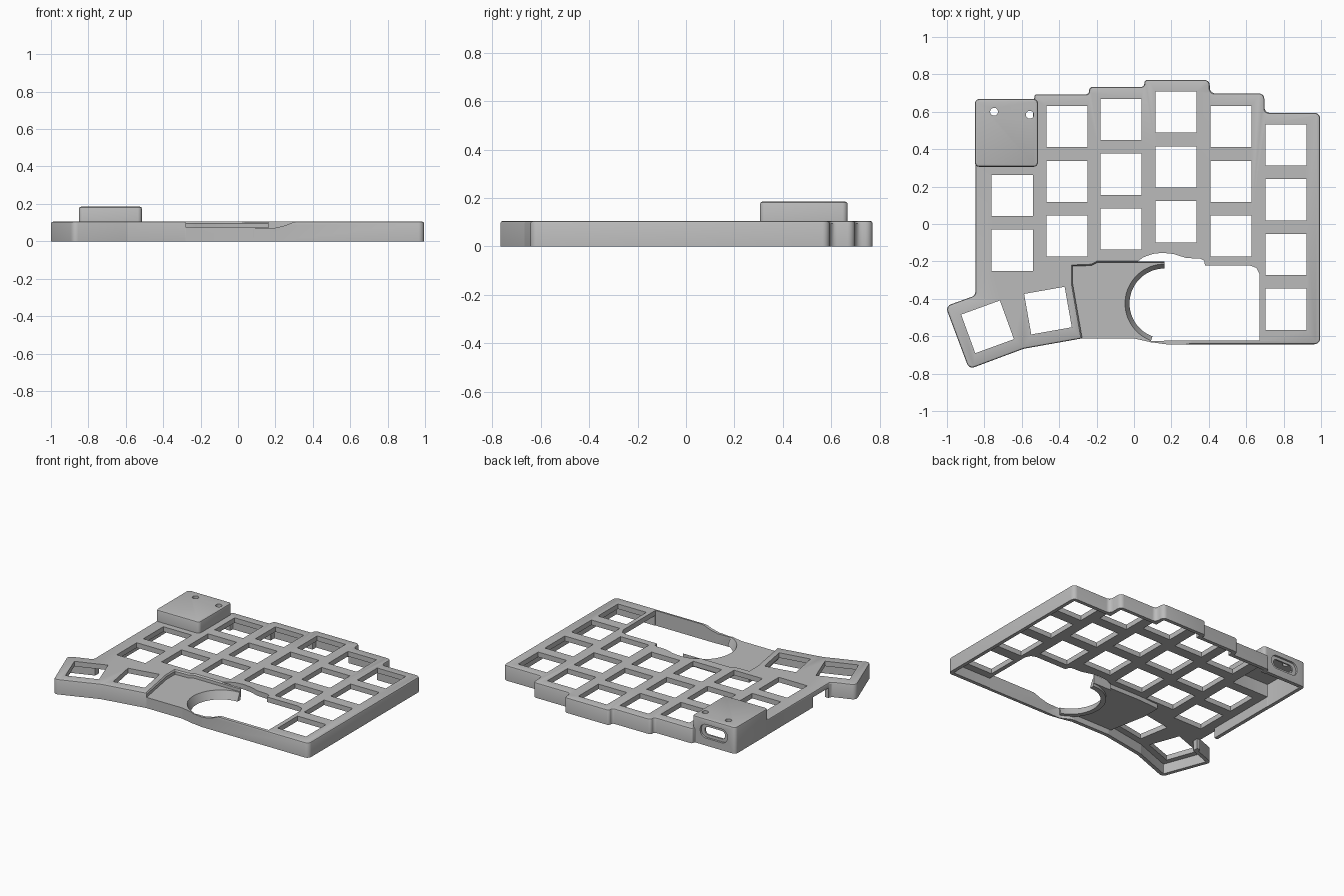
import bpy, bmesh, math
from mathutils import Vector, Matrix

if "Cube" in bpy.data.objects:
    bpy.data.objects.remove(bpy.data.objects["Cube"])

grey = bpy.data.materials.new("matte_grey")
grey.use_nodes = True
GREY = (0.5, 0.5, 0.5, 1)
grey.diffuse_color = GREY
grey.node_tree.nodes["Principled BSDF"].inputs["Base Color"].default_value = GREY

TOP, WALL = 0.105, 0.025


def offset(points, d):
    """Inset a counter-clockwise polygon by d with mitred corners."""
    out = []
    for i, p in enumerate(points):
        a = (p - points[i - 1]).normalized()
        b = (points[(i + 1) % len(points)] - p).normalized()
        na, nb = Vector((-a.y, a.x)), Vector((-b.y, b.x))
        out.append(p + (na + nb) * d / (1 + na.dot(nb)))
    return out


def rounded(points, r, steps=5):
    """Replace every corner with a short curve."""
    if r <= 0:
        return points
    out = []
    for i, p in enumerate(points):
        a, b = points[i - 1] - p, points[(i + 1) % len(points)] - p
        turn = math.pi - a.angle(b)
        t = min(r * math.tan(turn / 2), 0.45 * a.length, 0.45 * b.length)
        p0, p1 = p + a.normalized() * t, p + b.normalized() * t
        # rational quadratic gives a true circular arc
        w = math.cos(turn / 2)
        for k in range(steps + 1):
            u = k / steps
            c0, c1, c2 = (1 - u) ** 2, 2 * u * (1 - u) * w, u * u
            out.append((p0 * c0 + p * c1 + p1 * c2) / (c0 + c1 + c2))
    return out


def prism(name, points, levels, r=0.0):
    """Stack a polygon through (inset, z) levels into a closed solid."""
    pts = [Vector(p) for p in points]
    area = sum(pts[i - 1].cross(pts[i]) for i in range(len(pts)))
    if area < 0:
        pts.reverse()
    bm = bmesh.new()
    rings = []
    for d, z in levels:
        loop = rounded(offset(pts, d) if d else pts, max(r - d, 0.004) if r else 0)
        rings.append([bm.verts.new((p.x, p.y, z)) for p in loop])
    n = len(rings[0])
    bm.faces.new(rings[0][::-1])
    bm.faces.new(rings[-1])
    for lo, hi in zip(rings, rings[1:]):
        for i in range(n):
            j = (i + 1) % n
            bm.faces.new((lo[i], lo[j], hi[j], hi[i]))
    mesh = bpy.data.meshes.new(name)
    bm.to_mesh(mesh)
    bm.free()
    ob = bpy.data.objects.new(name, mesh)
    bpy.context.collection.objects.link(ob)
    mesh.materials.append(grey)
    return ob


def rect(cx, cy, w, h, angle=0.0):
    rot = Matrix.Rotation(math.radians(angle), 2)
    return [Vector((cx, cy)) + rot @ Vector((sx * w / 2, sy * h / 2))
            for sx, sy in ((-1, -1), (1, -1), (1, 1), (-1, 1))]


def arc(cx, cy, r, start, end, n):
    angles = [math.radians(start + (end - start) * k / n) for k in range(n + 1)]
    return [(cx + r * math.cos(a), cy + r * math.sin(a)) for a in angles]


def combine(target, tool, operation="DIFFERENCE"):
    mod = target.modifiers.new("cut", "BOOLEAN")
    mod.operation, mod.solver, mod.object = operation, "EXACT", tool
    bpy.context.view_layer.objects.active = target
    bpy.ops.object.modifier_apply(modifier=mod.name)
    bpy.data.objects.remove(tool)


def soft_top(z0, z1, b=0.01):
    return [(0, z0), (0, z1 - b), (b * 0.3, z1 - b * 0.3), (b, z1)]


# Main shell
outline = [(-0.848, 0.664), (-0.533, 0.664), (-0.533, 0.693), (-0.24, 0.693), (-0.24, 0.733),
           (0.055, 0.733), (0.055, 0.771), (0.405, 0.771), (0.405, 0.698), (0.697, 0.698),
           (0.697, 0.594), (0.995, 0.594), (0.995, -0.643), (0.17, -0.643), (0.09, -0.632),
           (0, -0.612), (-0.28, -0.612), (-0.59, -0.667), (-0.882, -0.776), (-1.008, -0.44),
           (-0.848, -0.382)]
case = prism("keyboard_case", outline, soft_top(0, TOP), 0.03)

# Raised controller cover
cover_plan = rect(-0.682, 0.487, 0.336, 0.362)
combine(case, prism("controller_cover", cover_plan, soft_top(0.0005, 0.185), 0.022), "UNION")

# Hollow underside
combine(case, prism("cavity", outline, [(WALL, -0.1), (WALL, 0.07)], 0.03))
combine(case, prism("cover_cavity", cover_plan, [(WALL, -0.1), (WALL, 0.16)], 0.03))

# Sunken floor beside the ball socket
floor_plan = [(-0.355, -0.19), (-0.2, -0.18), (0.2, -0.185), (0.2, -0.6), (0.1, -0.622),
              (0, -0.6), (-0.3, -0.6), (-0.355, -0.32)]
combine(case, prism("sunken_floor", floor_plan, [(0, 0.04), (0, 0.088)]), "UNION")
pocket = [(-0.328, -0.226), (-0.227, -0.222), (-0.195, -0.205), (0.2, -0.205), (0.2, -0.6),
          (0.1, -0.6), (0.1, -0.72), (-0.258, -0.72), (-0.328, -0.318)]
combine(case, prism("pocket", pocket, [(0, 0.075), (0, 0.096), (-0.008, 0.106), (-0.008, 0.3)]))

# Dip in the front wall
dip_profile = [(0.06, 0.08), (0.1, 0.07), (0.19, 0.07), (0.25, 0.084), (0.29, 0.1),
               (0.32, 0.108), (0.32, 0.2), (0.06, 0.2)]
dip = prism("front_dip", dip_profile, [(0, 0.6), (0, 0.75)])
dip.data.transform(Matrix.Rotation(math.pi / 2, 4, "X"))
combine(case, dip)

# Large ball opening with a straight arm left along its edge
CX, CY = 0.163, -0.425
opening = [(CX, -0.2), (0.02, -0.2), (0.05, -0.178), (0.1, -0.16), (0.15, -0.154),
           (0.21, -0.16), (0.28, -0.182), (0.355, -0.185), (0.375, -0.195), (0.38, -0.222),
           (0.62, -0.222), (0.655, -0.235), (0.672, -0.27), (0.672, -0.622), (0.22, -0.622)]
opening += arc(CX, CY, 0.212, 252, 90, 32)
combine(case, prism("ball_opening", opening, [(0, -0.1), (0, 0.3)]))

# Key openings: column centre, top row centre, number of rows
for x, y, rows in ((-0.651, 0.153, 2), (-0.358, 0.521, 3), (-0.07, 0.559, 3),
                   (0.225, 0.598, 3), (0.518, 0.521, 3), (0.812, 0.423, 4)):
    for row in range(rows):
        combine(case, prism("key_hole", rect(x, y - 0.293 * row, 0.22, 0.22), [(0, 0.02), (0, 0.3)]))
for x, y, angle in ((-0.783, -0.55, 20), (-0.46, -0.463, 10)):
    combine(case, prism("thumb_hole", rect(x, y, 0.22, 0.22, angle), [(0, 0.02), (0, 0.3)]))

# Screw holes in the cover
for x, y in ((-0.748, 0.6), (-0.557, 0.584)):
    combine(case, prism("screw_hole", arc(x, y, 0.021, 0, 345, 23), [(0, 0.12), (0, 0.3)]))

# Cable port in the back: shallow surround, then a through slot
for w, h, depth in ((0.21, 0.095, 0.654), (0.155, 0.055, 0.6)):
    slot = prism("cable_port", rect(-0.682, 0.1, w, h), [(0, -0.75), (0, -depth)], h * 0.45)
    slot.data.transform(Matrix.Rotation(math.pi / 2, 4, "X"))
    combine(case, slot)

# Gap for the side socket
combine(case, prism("side_gap", rect(-0.85, -0.275, 0.07, 0.17), [(0, -0.1), (0, 0.0705)]))

# Tapered cup wall hugging the ball
cup = bmesh.new()
sections = []
for (ox, oy), (tx, ty), (bx, by) in zip(*(arc(CX, CY, r, 90, 250, 40) for r in (0.221, 0.211, 0.187))):
    sections.append([cup.verts.new(v) for v in
                     ((ox, oy, 0.02), (ox, oy, 0.0745), (tx, ty, 0.0745), (bx, by, 0.02))])
for s, t in zip(sections, sections[1:]):
    for i in range(4):
        cup.faces.new((s[i], s[i - 1], t[i - 1], t[i]))
cup.faces.new(sections[0])
cup.faces.new(sections[-1][::-1])
bmesh.ops.recalc_face_normals(cup, faces=cup.faces)
mesh = bpy.data.meshes.new("ball_cup")
cup.to_mesh(mesh)
cup.free()
mesh.materials.append(grey)
ball_cup = bpy.data.objects.new("ball_cup", mesh)
bpy.context.collection.objects.link(ball_cup)

# Smooth rounded corners, keep hard edges
bpy.ops.object.select_all(action="DESELECT")
for ob in (case, ball_cup):
    ob.select_set(True)
bpy.context.view_layer.objects.active = case
bpy.ops.object.shade_smooth_by_angle(angle=math.radians(30))
